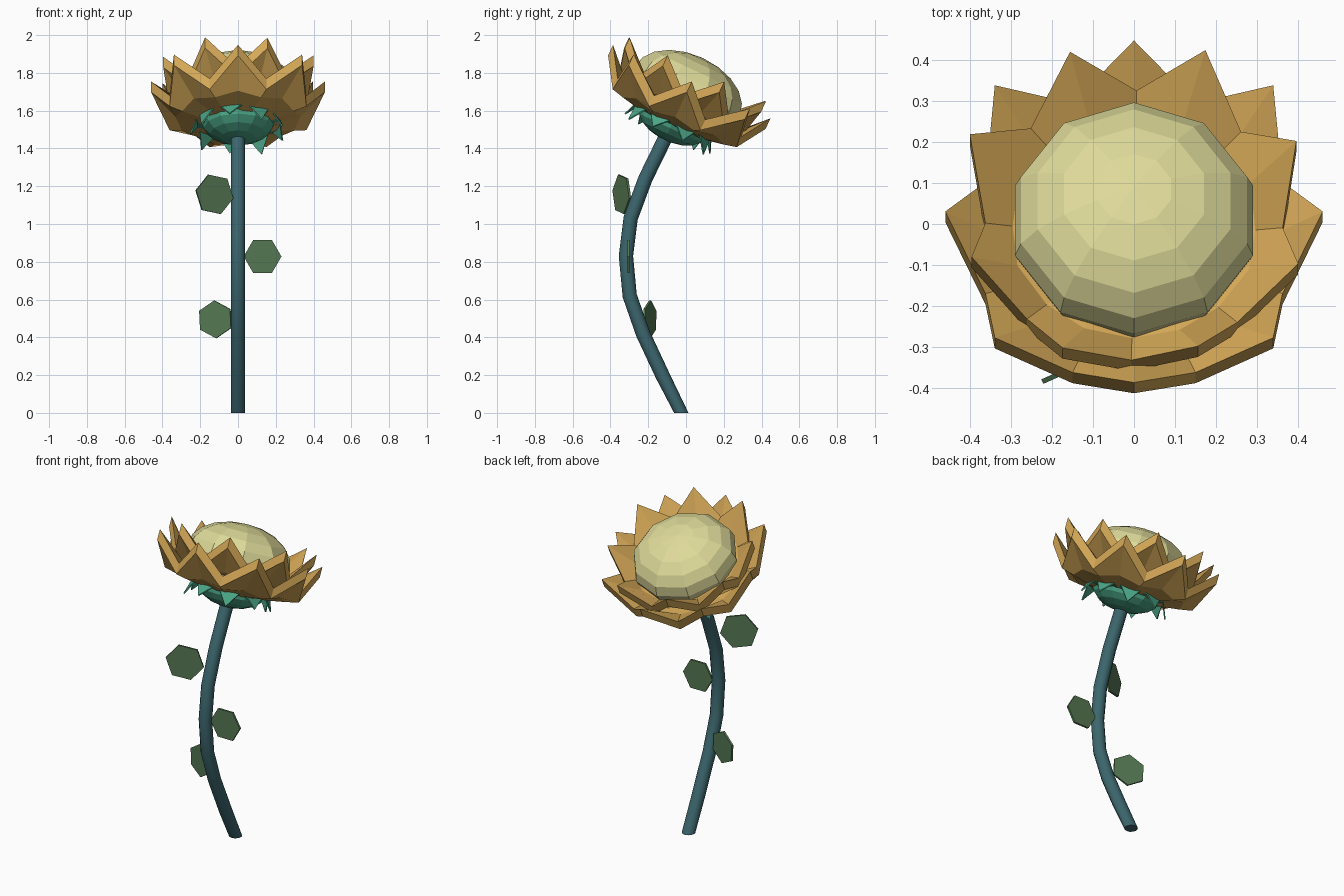
import bpy, bmesh, math
from mathutils import Vector, Matrix

if "Cube" in bpy.data.objects:
    bpy.data.objects.remove(bpy.data.objects["Cube"])

TILT = math.radians(25)
# flower head frame: origin at the stem top, local z along the tilted axis
HEAD = Matrix.Translation((0, -0.114, 1.444)) @ Matrix.Rotation(-TILT, 4, 'X')


def material(name, rgb):
    m = bpy.data.materials.new(name)
    m.diffuse_color = (*rgb, 1)
    m.use_nodes = True
    m.node_tree.nodes["Principled BSDF"].inputs["Base Color"].default_value = m.diffuse_color
    return m


ORANGE = material("petal_orange", (0.66, 0.39, 0.095))
CREAM = material("seed_cream", (0.73, 0.70, 0.32))
TEAL = material("sepal_teal", (0.07, 0.38, 0.24))
STEM = material("stem_blue_green", (0.045, 0.135, 0.155))
LEAF = material("leaf_green", (0.09, 0.185, 0.085))


def finish(name, bm, mat, matrix=None):
    bmesh.ops.recalc_face_normals(bm, faces=bm.faces)
    me = bpy.data.meshes.new(name)
    bm.to_mesh(me)
    bm.free()
    if matrix:
        me.transform(matrix)
    me.materials.append(mat)
    ob = bpy.data.objects.new(name, me)
    bpy.context.collection.objects.link(ob)
    return ob


def loft(bm, rings, cap=False):
    vs = [[bm.verts.new(p) for p in ring] for ring in rings]
    for a, b in zip(vs, vs[1:]):
        n = len(a)
        for i in range(n):
            j = (i + 1) % n
            bm.faces.new((a[i], a[j], b[j], b[i]))
    if cap:
        bm.faces.new(vs[0])
        bm.faces.new(vs[-1])


def polar(r, a, z):
    return Vector((r * math.cos(a), r * math.sin(a), z))


# Stem: bent round tube in the y-z plane, cut flat at the ground
path = [(-0.025, 0), (-0.125, 0.2), (-0.228, 0.42), (-0.298, 0.62), (-0.318, 0.83),
        (-0.293, 1.03), (-0.215, 1.24), (-0.110, 1.455)]
rings = []
for k, (y, z) in enumerate(path):
    a, b = path[max(k - 1, 0)], path[min(k + 1, len(path) - 1)]
    t = Vector((0, b[0] - a[0], b[1] - a[1])).normalized()
    side = Vector((0, t.z, -t.y)) if k else Vector((0, 1, 0))
    rings.append([Vector((0, y, z)) + 0.038 * (math.cos(u) * Vector((1, 0, 0)) + math.sin(u) * side)
                  for u in (2 * math.pi * i / 12 for i in range(12))])
bm = bmesh.new()
loft(bm, rings, cap=True)
stem = finish("stem", bm, STEM)
bpy.context.view_layer.objects.active = stem
stem.select_set(True)
bpy.ops.object.shade_smooth_by_angle(angle=math.radians(40))
stem.select_set(False)


# Leaves: thin hexagonal plates, pointing outward from the stem
def leaf(name, centre, outward, spin, r=0.103, thick=0.012):
    u = Vector((*outward, 0)).normalized()
    w = Vector((0, 0, 1))
    n = u.cross(w)
    hexa = [(r * math.cos(spin + i * math.pi / 3), r * math.sin(spin + i * math.pi / 3)) for i in range(6)]
    bm = bmesh.new()
    loft(bm, [[Vector(centre) + u * p + w * q + n * d for p, q in hexa]
              for d in (-thick / 2, thick / 2)], cap=True)
    finish(name, bm, LEAF)


leaf("upper_leaf", (-0.125, -0.34, 1.157), (-0.2, -0.09), math.radians(11), 0.11)
leaf("middle_leaf", (0.13, -0.305, 0.828), (1, 0), 0, 0.1)
leaf("lower_leaf", (-0.12, -0.192, 0.495), (-0.17, 0.06), math.radians(27), 0.1)


# Petal crowns: eight-pointed cups with a straight-sided thick rim
def crown(name, spin, scale, lift, bump, thick=0.062):
    # (radius, height) at the tips and at the valleys, from the floor outward
    under = [((0.16, 0.085), (0.16, 0.085)),
             ((0.33, 0.135), (0.32, 0.112)),
             ((0.46, 0.28), (0.392, 0.128))]
    levels = [(p, 0) for p in under] + [(p, thick) for p in reversed(under)]
    rings = []
    for (tip, valley), up in levels:
        ring = []
        for i in range(16):
            r, z = valley if i % 2 else tip
            if i % 4 == 2 and r > 0.4:
                r += bump
            ring.append(polar(r * scale, spin + i * math.pi / 8, z + up + lift))
        rings.append(ring)
    bm = bmesh.new()
    loft(bm, rings)
    finish(name, bm, ORANGE, HEAD)


crown("outer_petals", 0, 1.0, 0, 0.02)
crown("inner_petals", math.radians(21.5), 0.925, 0.072, 0.012)

# Seed dome: flattened faceted ball
bm = bmesh.new()
bmesh.ops.create_uvsphere(bm, u_segments=10, v_segments=10, radius=1)
bmesh.ops.transform(bm, verts=bm.verts,
                    matrix=Matrix.Translation((0, 0, 0.29)) @ Matrix.Diagonal((0.305, 0.305, 0.19, 1)))
finish("seed_dome", bm, CREAM, HEAD)

# Calyx: shallow bowl under the petals
bm = bmesh.new()
loft(bm, [[polar(0.195 * math.sin(p), 2 * math.pi * i / 12, 0.11 - 0.11 * math.cos(p)) for i in range(12)]
          for p in (0.15, 0.5, 0.85, 1.2, math.pi / 2)], cap=True)
finish("calyx", bm, TEAL, HEAD)

# Sepals: pointed flaps folding outward and down around the calyx rim
bm = bmesh.new()
COUNT = 9
for i in range(COUNT):
    a = 2 * math.pi * i / COUNT + math.radians(20)
    h = math.pi / COUNT
    droop = 0.02 if i % 2 else 0.0
    l0, r0 = (bm.verts.new(polar(0.185, a + s * h * 0.9, 0.10)) for s in (-1, 1))
    l1, r1 = (bm.verts.new(polar(0.225, a + s * h * 0.75, 0.108)) for s in (-1, 1))
    tip = bm.verts.new(polar(0.255, a, 0.04 - droop))
    bm.faces.new((l0, l1, r1, r0))
    bm.faces.new((l1, tip, r1))
sepals = finish("sepals", bm, TEAL, HEAD)
mod = sepals.modifiers.new("thickness", 'SOLIDIFY')
mod.thickness = 0.008
